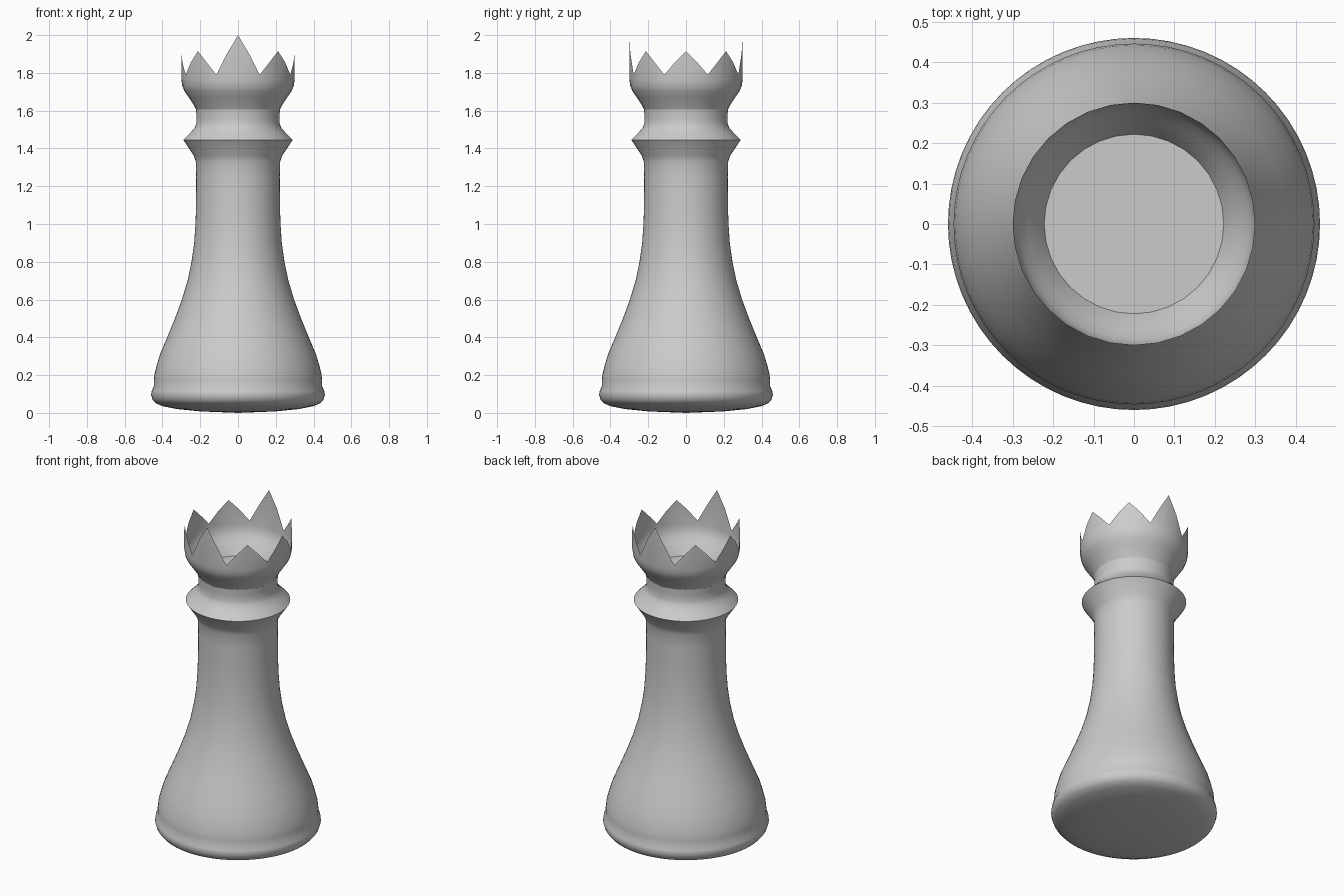
import bpy, math

if "Cube" in bpy.data.objects:
    bpy.data.objects.remove(bpy.data.objects["Cube"])

def lathe(name, profile, segs, rim=None, close_top=False):
    """Revolve (radius, z) points; rim(i) gives a varying height for an extra last row."""
    rows = [[(r, z)] * segs for r, z in profile if r > 0]
    if rim:
        rows.append([(profile[-1][0], rim(i)) for i in range(segs)])
    verts, faces = [], []
    for row in rows:
        for i, (r, z) in enumerate(row):
            a = 2 * math.pi * i / segs
            verts.append((r * math.cos(a), r * math.sin(a), z))
    for j in range(len(rows) - 1):
        for i in range(segs):
            k = (i + 1) % segs
            faces.append((j*segs + i, j*segs + k, (j+1)*segs + k, (j+1)*segs + i))
    if profile[0][0] == 0:
        verts.append((0, 0, profile[0][1]))
        c = len(verts) - 1
        faces += [(c, (i + 1) % segs, i) for i in range(segs)]
    if close_top:
        b = (len(rows) - 1) * segs
        faces.append(tuple(range(b, b + segs)))
    me = bpy.data.meshes.new(name)
    me.from_pydata(verts, [], faces)
    ob = bpy.data.objects.new(name, me)
    bpy.context.collection.objects.link(ob)
    bpy.ops.object.select_all(action='DESELECT')
    ob.select_set(True)
    bpy.context.view_layer.objects.active = ob
    bpy.ops.object.shade_smooth_by_angle(angle=math.radians(50))
    return ob

# Base, flared shaft, sharp collar and neck, closed by the crown floor
lathe("body", [
    (0, 0.0), (0.2, 0.008), (0.32, 0.02), (0.40, 0.036), (0.437, 0.052),
    (0.452, 0.07), (0.46, 0.095), (0.457, 0.115), (0.446, 0.14),
    (0.446, 0.17), (0.442, 0.205), (0.431, 0.25), (0.413, 0.31),
    (0.375, 0.4), (0.334, 0.5), (0.297, 0.6), (0.267, 0.7), (0.246, 0.8),
    (0.232, 0.9), (0.225, 1.0), (0.222, 1.1), (0.221, 1.25), (0.223, 1.33),
    (0.233, 1.36), (0.29, 1.445), (0.250, 1.485), (0.228, 1.511),
    (0.220, 1.535), (0.220, 1.57), (0.222, 1.607)], 64, close_top=True)

# Crown: eight points, the front and back ones taller
def crown_rim(i):
    step = i % 4
    tooth = round(i / 4) % 8
    tip = 2.0 if tooth in (2, 6) else 1.915
    if step == 2:
        return 1.79
    return tip if step == 0 else 1.79 + (tip - 1.79) * 0.53

lathe("crown", [(0.222, 1.607), (0.238, 1.636), (0.262, 1.672),
                (0.284, 1.704), (0.295, 1.73), (0.30, 1.765)], 32, rim=crown_rim)
